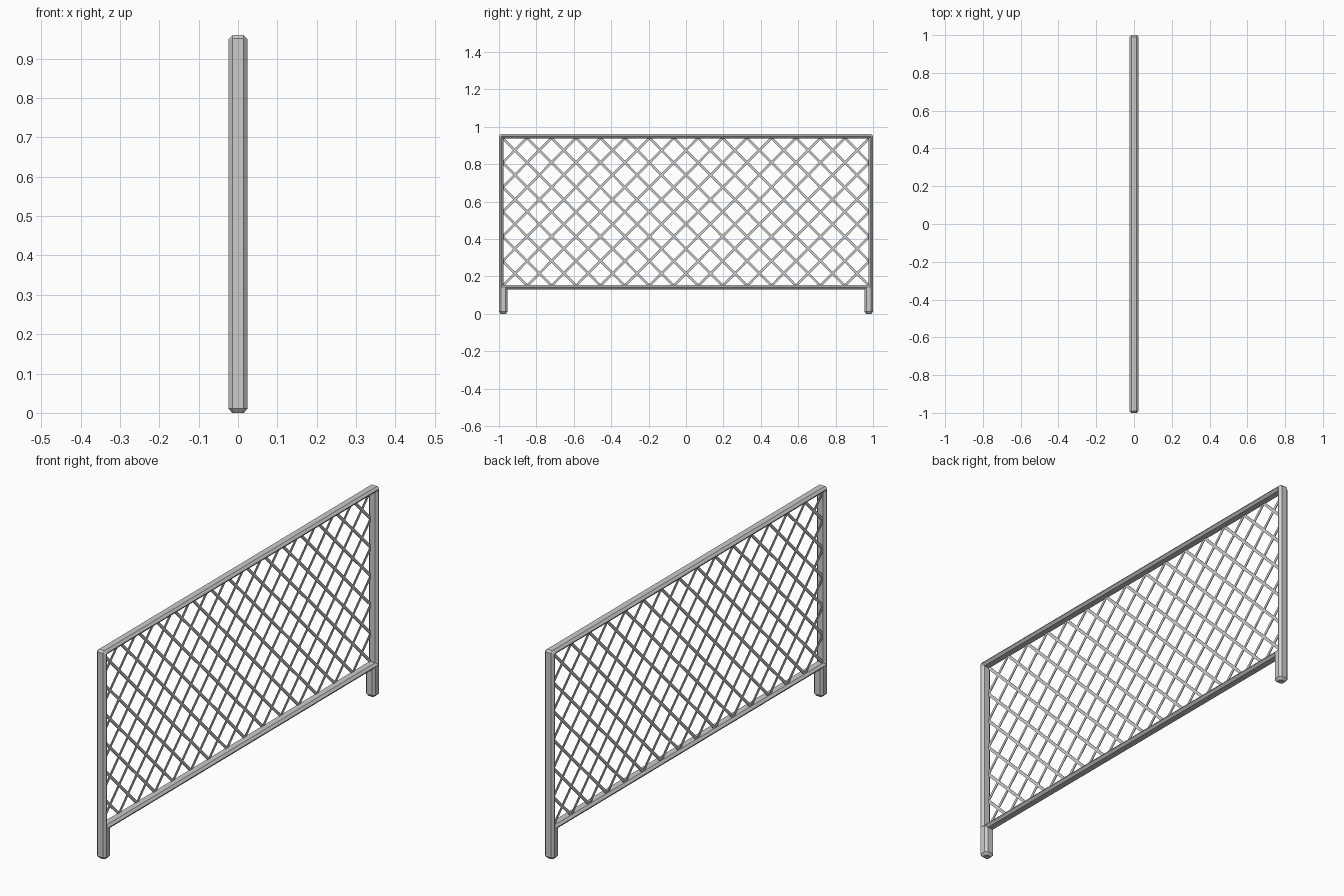
import bpy, bmesh
from mathutils import Vector

if "Cube" in bpy.data.objects:
    bpy.data.objects.remove(bpy.data.objects["Cube"])

Y, Z0, Z1 = 1.0, 0.13, 0.96      # outer frame limits
W, C, D = 0.024, 0.010, 0.023    # half width, chamfer, frame depth


def finish(bm, name):
    bmesh.ops.recalc_face_normals(bm, faces=bm.faces)
    me = bpy.data.meshes.new(name)
    bm.to_mesh(me)
    bm.free()
    ob = bpy.data.objects.new(name, me)
    bpy.context.collection.objects.link(ob)
    return ob


def bridge(bm, a, b):
    n = len(a)
    for i in range(n):
        bm.faces.new((a[i], a[(i + 1) % n], b[(i + 1) % n], b[i]))


# Frame: flattened octagon section swept round, with the top corners cut off
bm = bmesh.new()
profile = [(-W, D - C), (-W, C), (-W + C, 0), (W - C, 0),
           (W, C), (W, D - C), (W - C, D), (-W + C, D)]


def cut(d):
    return max(0.0005, 0.009 - 0.586 * d)


# each corner: side, z, z direction of depth, cut along y, cut along z
corners = [(-1, Z0, 1, 0, 0), (1, Z0, 1, 0, 0),
           (1, Z1, -1, 0, 1), (1, Z1, -1, 1, 0),
           (-1, Z1, -1, 1, 0), (-1, Z1, -1, 0, 1)]
rings = [[bm.verts.new((x, s * (Y - d - cy * cut(d)), z + k * d - cz * cut(d)))
          for x, d in profile] for s, z, k, cy, cz in corners]
for i in range(len(rings)):
    bridge(bm, rings[i], rings[(i + 1) % len(rings)])
finish(bm, "frame")

# Legs: eight-sided stubs with a bevelled foot
LEG = 0.046


def octagon(bm, cy, z, inset):
    a, b = W - inset, LEG / 2 - inset
    c = C - inset * 0.4
    pts = [(a, b - c), (a - c, b), (-a + c, b), (-a, b - c),
           (-a, -b + c), (-a + c, -b), (a - c, -b), (a, -b + c)]
    return [bm.verts.new((x, cy + y, z)) for x, y in pts]


for side, name in ((-1, "left_leg"), (1, "right_leg")):
    bm = bmesh.new()
    cy = side * (Y - LEG / 2)
    levels = [octagon(bm, cy, z, i) for z, i in ((0, 0.009), (0.011, 0), (0.142, 0))]
    for lo, hi in zip(levels, levels[1:]):
        bridge(bm, lo, hi)
    bm.faces.new(levels[0])
    bm.faces.new(levels[-1])
    finish(bm, name)

# Lattice: flat crossing diagonal strips set towards one face of the frame
COLS, ROWS = 15, 6
T, THICK, X = 0.0065, 0.0015, -0.011
IN = 0.020
y0, y1 = -(Y - IN), Y - IN
z0, z1 = Z0 + IN, Z1 - IN
dy, dz = (y1 - y0) / COLS, (z1 - z0) / ROWS


def bar(bm, p, q):
    p, q = Vector(p), Vector(q)
    side = (q - p).normalized().cross(Vector((1, 0, 0))) * T
    out = Vector((THICK, 0, 0))
    ends = [[bm.verts.new(e + side * a + out * b)
             for a, b in ((-1, -1), (1, -1), (1, 1), (-1, 1))] for e in (p, q)]
    bridge(bm, *ends)
    bm.faces.new(ends[0])
    bm.faces.new(ends[1])


bm = bmesh.new()
for k in range(-ROWS + 1, COLS):
    r0, r1 = max(0, -k), min(ROWS, COLS - k)
    for s in (1, -1):
        bar(bm, (X, s * (y0 + (k + r0) * dy), z0 + r0 * dz),
            (X, s * (y0 + (k + r1) * dy), z0 + r1 * dz))
finish(bm, "lattice")
